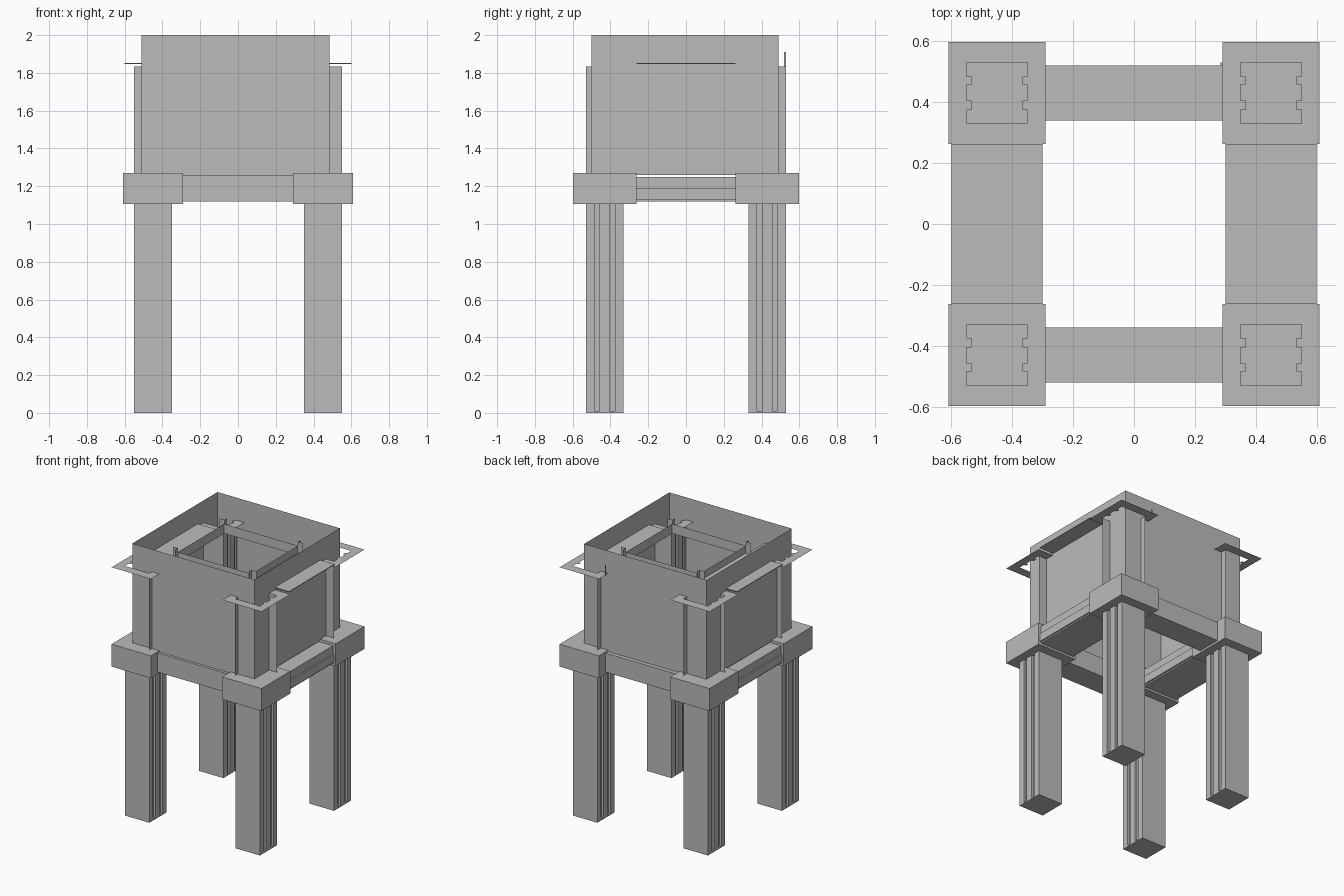
import bpy, bmesh

if "Cube" in bpy.data.objects:
    bpy.data.objects.remove(bpy.data.objects["Cube"], do_unlink=True)

GREY = (0.5, 0.5, 0.5, 1)
grey = bpy.data.materials.new("plain grey")
grey.use_nodes = True
grey.diffuse_color = GREY
grey.node_tree.nodes["Principled BSDF"].inputs["Base Color"].default_value = GREY

CORNERS = {"front_left": (1, -1), "front_right": (-1, -1),
           "back_left": (1, 1), "back_right": (-1, 1)}


def finish(name, bm, solid=True):
    if solid:
        bmesh.ops.recalc_face_normals(bm, faces=bm.faces)
    mesh = bpy.data.meshes.new(name)
    bm.to_mesh(mesh)
    bm.free()
    mesh.materials.append(grey)
    obj = bpy.data.objects.new(name, mesh)
    bpy.context.collection.objects.link(obj)
    return obj


def block(name, x, y, z):
    """Box spanning three (low, high) ranges."""
    bm = bmesh.new()
    bmesh.ops.create_cube(bm, size=1)
    for v in bm.verts:
        v.co = [r[0] if c < 0 else r[1] for c, r in zip(v.co, (x, y, z))]
    return finish(name, bm)


def sheet(name, path, z0, z1, closed=False, capped=False):
    """Upright wall following a plan outline."""
    bm = bmesh.new()
    low = [bm.verts.new((x, y, z0)) for x, y in path]
    high = [bm.verts.new((x, y, z1)) for x, y in path]
    n = len(path)
    for i in range(n if closed else n - 1):
        j = (i + 1) % n
        bm.faces.new((low[i], low[j], high[j], high[i]))
    if capped:
        bm.faces.new(low)
        bm.faces.new(high)
    return finish(name, bm)


def span(s, a, b):
    return tuple(sorted((s * a, s * b)))


def grooved_side(x, depth):
    """Plan points up one side of a leg with two grooves."""
    points = [(x, 0.33)]
    for a, b in ((0.375, 0.405), (0.458, 0.485)):
        points += [(x, a), (x + depth, a), (x + depth, b), (x, b)]
    return points + [(x, 0.53)]


inner = grooved_side(0.35, 0.016)
outer = grooved_side(0.55, -0.016)
leg_plan = inner + outer[::-1]

for label, (sx, sy) in CORNERS.items():
    def place(points):
        return [(sx * x, sy * y) for x, y in points]

    # Legs with a flat foot, and the blocks on top of them
    sheet(label + "_leg", place(leg_plan), 0.01, 1.105, True, True)
    block(label + "_foot", span(sx, 0.35, 0.55), span(sy, 0.33, 0.53), (0, 0.01))
    block(label + "_cap_block", span(sx, 0.29, 0.61), span(sy, 0.263, 0.598), (1.105, 1.27))

    # Upper post: only its two inner walls
    sheet(label + "_upper_post", place([(0.55, 0.33)] + inner), 1.27, 1.835)

    # Flat collar with a hole in the shape of the leg
    bm = bmesh.new()
    rim = [(0.29, 0.263), (0.61, 0.263), (0.61, 0.598), (0.29, 0.598)]
    for loop in (rim, leg_plan):
        vs = [bm.verts.new((x, y, 1.835)) for x, y in place(loop)]
        for a, b in zip(vs, vs[1:] + vs[:1]):
            bm.edges.new((a, b))
    bmesh.ops.triangle_fill(bm, edges=bm.edges[:], use_beauty=True)
    for f in bm.faces:
        f.normal_update()
        if f.normal.z < 0:
            f.normal_flip()
    finish(label + "_collar", bm, solid=False)

    # Short angle post of the inner frame
    sheet(label + "_frame_post", place([(0.34, 0.27), (0.30, 0.27), (0.30, 0.30)]), 1.835, 1.935)

# Front and back beams
for label, s in (("front", -1), ("back", 1)):
    block(label + "_beam", (-0.29, 0.29), span(s, 0.34, 0.52), (1.12, 1.26))
    sheet(label + "_frame_bar", [(-0.30, s * 0.27), (0.30, s * 0.27)], 1.835, 1.905)

# Stepped side beams and the plates above them
for label, s in (("left", 1), ("right", -1)):
    block(label + "_beam", span(s, 0.31, 0.588), (-0.263, 0.263), (1.12, 1.25))
    block(label + "_beam_step", span(s, 0.30, 0.598), (-0.263, 0.263), (1.13, 1.19))
    block(label + "_plate", span(s, 0.30, 0.60), (-0.263, 0.263), (1.847, 1.853))
    sheet(label + "_frame_bar", [(s * 0.30, -0.265), (s * 0.30, 0.265)], 1.835, 1.905)

# Open box of thin walls, slightly off centre
sheet("box_walls", [(-0.51, -0.5), (0.485, -0.5), (0.485, 0.49), (-0.51, 0.49)],
      1.26, 2.0, closed=True)

# Small upright sliver at the back
block("back_sliver", (0.285, 0.29), (0.52, 0.53), (1.835, 1.91))
